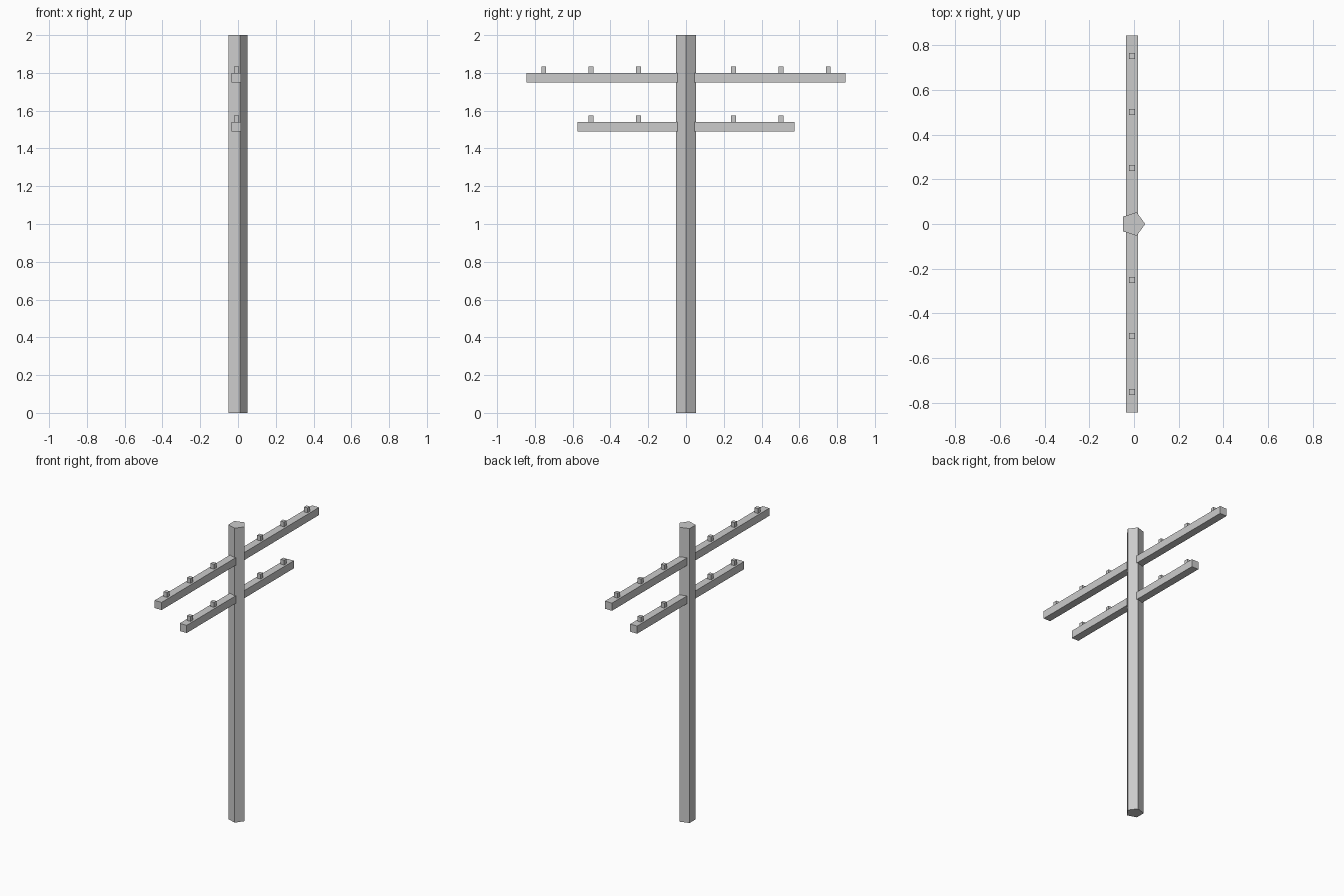
import bpy

if "Cube" in bpy.data.objects:
    bpy.data.objects.remove(bpy.data.objects["Cube"])

ARM_X = -0.009


def box(name, center, size):
    bpy.ops.mesh.primitive_cube_add(size=1, location=center)
    ob = bpy.context.object
    ob.name = name
    ob.scale = size
    bpy.ops.object.transform_apply(location=False, rotation=False, scale=True)
    return ob


# Five-sided pole with one corner pointing to +x
R = 0.0555
bpy.ops.mesh.primitive_cylinder_add(vertices=5, radius=R, depth=2)
pole = bpy.context.object
pole.name = "pole"
for v in pole.data.vertices:
    x, y, z = v.co
    v.co = (y - 0.0053, -x, z + 1)

# Crossarms with small insulator pegs on top
for level, half, top, count in (("upper", 0.845, 1.80, 3), ("lower", 0.575, 1.541, 2)):
    box(f"{level}_crossarm", (ARM_X, 0, top - 0.026), (0.052, 2 * half, 0.052))
    for i in range(1, count + 1):
        for side, s in (("left", -1), ("right", 1)):
            box(f"{level}_insulator_{side}_{i}",
                (ARM_X, s * 0.251 * i, top + 0.0135), (0.026, 0.026, 0.039))
